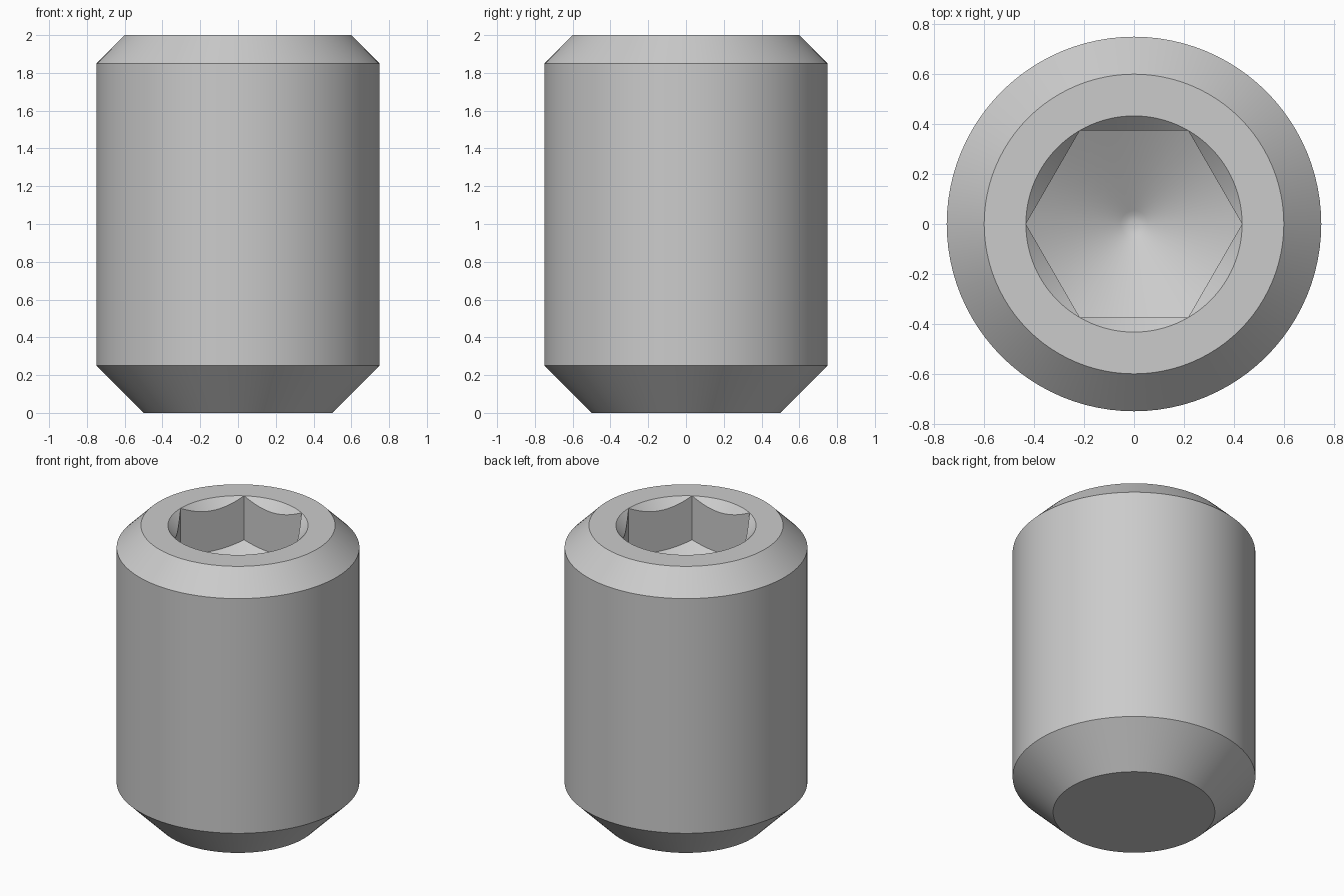
import bpy, bmesh
from math import cos, sin, pi, radians, sqrt

default = bpy.data.objects.get("Cube")
if default:
    bpy.data.objects.remove(default, do_unlink=True)

SEGMENTS = 96
FLAT = 0.375                  # half the socket width across flats
CORNER = FLAT * 2 / sqrt(3)   # socket corner radius
FLOOR = 1.70                  # height of the socket floor at its corners


def circle(r, z):
    return lambda a: (r, z)


def hex_radius(a):
    return FLAT / cos(a % (pi / 3) - pi / 6)


def countersink_edge(a):
    r = hex_radius(a)
    return r, 2 - (CORNER - r)


def floor_edge(a):
    r = hex_radius(a)
    return r, FLOOR - (CORNER - r) / sqrt(3)


# Outer body, countersunk rim, hexagonal walls, then the conical floor
rings = [circle(0.5, 0), circle(0.75, 0.25), circle(0.75, 1.85), circle(0.6, 2),
         circle(CORNER, 2), countersink_edge, floor_edge]

# Rounded tip of the drilled floor, tangent to the cone
tip = CORNER / 4
tip_centre = FLOOR - CORNER / sqrt(3) + tip * 2 / sqrt(3)
for angle in (30, 20, 10):
    t = radians(angle)
    rings.append(circle(tip * sin(t), tip_centre - tip * cos(t)))

bm = bmesh.new()
loops = []
for ring in rings:
    loop = []
    for i in range(SEGMENTS):
        a = 2 * pi * i / SEGMENTS
        r, z = ring(a)
        loop.append(bm.verts.new((r * cos(a), r * sin(a), z)))
    loops.append(loop)
for low, high in zip(loops, loops[1:]):
    for i in range(SEGMENTS):
        j = (i + 1) % SEGMENTS
        bm.faces.new((low[i], low[j], high[j], high[i]))
bm.faces.new(loops[0][::-1])
bm.faces.new(loops[-1])
bmesh.ops.remove_doubles(bm, verts=bm.verts, dist=1e-5)
bmesh.ops.recalc_face_normals(bm, faces=bm.faces)

mesh = bpy.data.meshes.new("set_screw")
bm.to_mesh(mesh)
bm.free()
screw = bpy.data.objects.new("set_screw", mesh)
bpy.context.collection.objects.link(screw)

# Plain grey steel
steel = bpy.data.materials.new("grey_steel")
steel.use_nodes = True
colour = (0.6, 0.6, 0.6, 1)
steel.diffuse_color = colour
steel.node_tree.nodes["Principled BSDF"].inputs["Base Color"].default_value = colour
mesh.materials.append(steel)

bpy.ops.object.select_all(action="DESELECT")
screw.select_set(True)
bpy.context.view_layer.objects.active = screw
bpy.ops.object.shade_smooth_by_angle(angle=radians(25))
